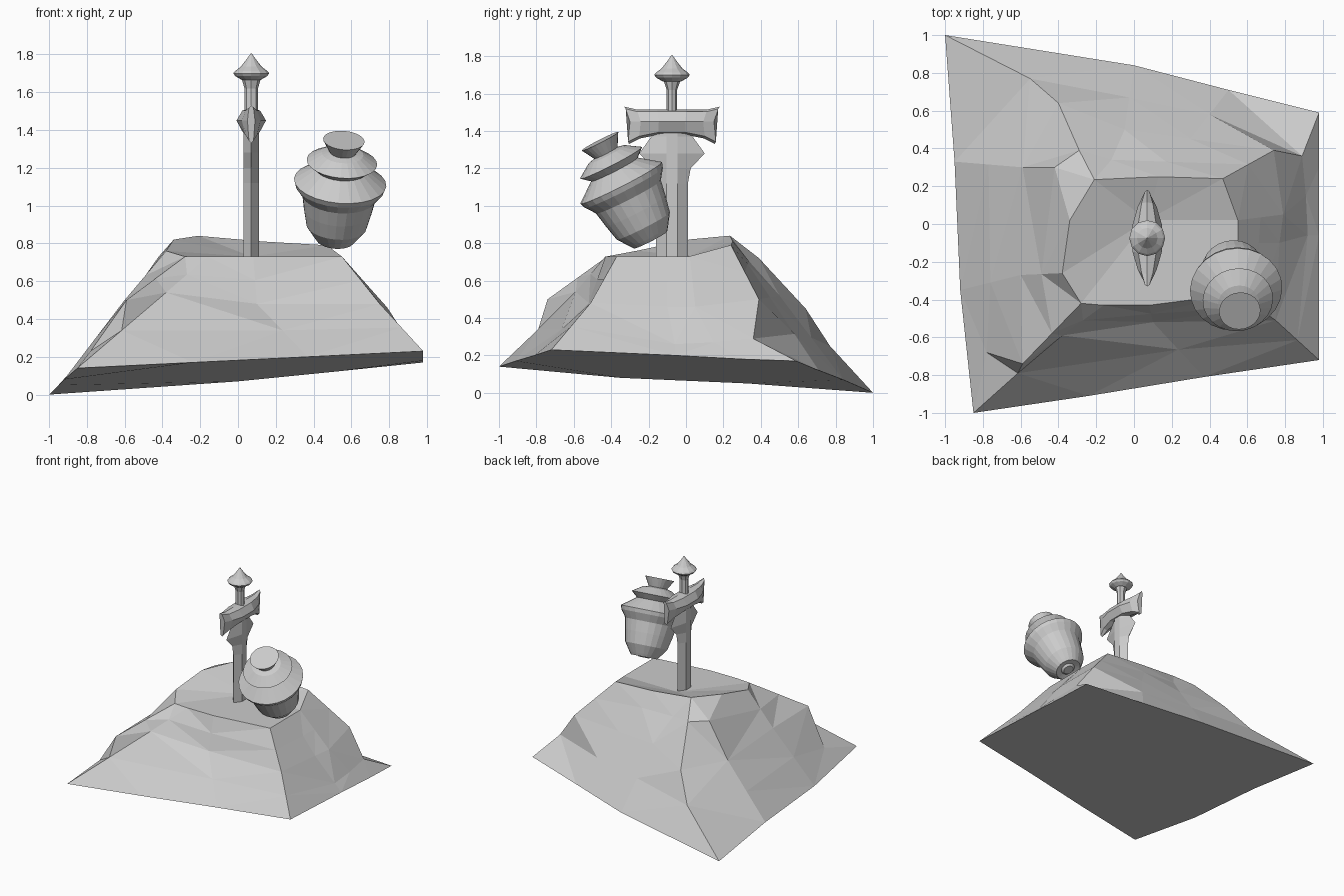
import bpy, bmesh, math
from mathutils import Vector, Matrix

old = bpy.data.objects.get("Cube")
if old:
    bpy.data.objects.remove(old, do_unlink=True)

STONE_GREY = (0.6, 0.6, 0.6, 1.0)
grey = bpy.data.materials.new("stone_grey")
grey.use_nodes = True
grey.diffuse_color = STONE_GREY
grey.node_tree.nodes["Principled BSDF"].inputs["Base Color"].default_value = STONE_GREY


def finish(name, bm):
    """Turn a bmesh into a flat shaded object."""
    bmesh.ops.recalc_face_normals(bm, faces=bm.faces)
    mesh = bpy.data.meshes.new(name)
    bm.to_mesh(mesh)
    bm.free()
    mesh.materials.append(grey)
    obj = bpy.data.objects.new(name, mesh)
    bpy.context.collection.objects.link(obj)
    return obj


def loft(name, rings, crown=None, triangles=False):
    """Join rings of equal length and close both ends."""
    bm = bmesh.new()
    loops = [[bm.verts.new(point) for point in ring] for ring in rings]
    count = len(loops[0])
    for lower, upper in zip(loops, loops[1:]):
        for i in range(count):
            j = (i + 1) % count
            bm.faces.new((lower[i], lower[j], upper[j], upper[i]))
    bottom = bm.faces.new(loops[0])
    if crown:
        centre = bm.verts.new(crown)
        for i in range(count):
            bm.faces.new((loops[-1][i], loops[-1][(i + 1) % count], centre))
    else:
        bm.faces.new(loops[-1])
    if triangles:
        sides = [face for face in bm.faces if face is not bottom]
        bmesh.ops.triangulate(bm, faces=sides, quad_method='SHORT_EDGE')
    return finish(name, bm)


def ellipse(centre, rx, ry, z, sides):
    step = math.tau / sides
    return [(centre.x + rx * math.cos(i * step),
             centre.y + ry * math.sin(i * step), z) for i in range(sides)]


def lathe(name, profile, sides, place):
    """Spin (radius, height) pairs around z, then move into place."""
    origin = Vector((0, 0, 0))
    obj = loft(name, [ellipse(origin, r, r, h, sides) for r, h in profile])
    obj.data.transform(place)
    return obj


def halfway(lower, upper):
    return [(Vector(a) + Vector(b)) / 2 for a, b in zip(lower, upper)]


# Rock mound: foot, shoulder and plateau outlines share the same corner order
foot = [(-.85, -1, .14), (-.24, -.91, .17), (.37, -.81, .2), (.98, -.72, .23),
        (.98, -.06, .2), (.98, .3, .18), (.98, .59, .17), (.5, .71, .12),
        (0, .84, .07), (-1, 1, 0), (-.95, .33, .05), (-.92, -.35, .08)]
shoulder = [(-.59, -.74, .5), (-.38, -.59, .54), (.1, -.52, .48), (.75, -.51, .48),
            (.77, -.1, .46), (.79, .05, .46), (.74, .39, .5), (.3, .45, .51),
            (-.05, .5, .52), (-.4, .64, .45), (-.59, .3, .45), (-.6, -.27, .5)]
plateau = [(-.28, -.42, .73), (-.16, -.43, .73), (.08, -.43, .73), (.55, -.37, .73),
           (.55, -.1, .73), (.55, .02, .73), (.47, .24, .79), (.13, .25, .81),
           (-.1, .24, .83), (-.21, .235, .84), (-.34, .02, .82), (-.38, -.26, .76)]

# Lower skirt and upper ledge, with corners moved to make ridges and hollows
skirt = halfway(foot, shoulder)
skirt[0] = (-.78, -.68, .23)
skirt[1] = (-.615, -.79, .34)
skirt[4] = (.92, -.06, .26)
skirt[5] = (.91, .15, .27)
skirt[6] = (.89, .36, .29)
skirt[9] = (-.55, .77, .25)
ledge = halfway(shoulder, plateau)
ledge[7] = (.17, .33, .69)
ledge[8] = (-.12, .34, .7)
ledge[9] = (-.29, .39, .72)
ledge[10] = (-.42, .3, .73)
loft("rock_mound", [foot, skirt, shoulder, ledge, plateau],
     crown=(.07, .02, .73), triangles=True)

# Sword blade: six sided section that flares below the guard
sword = Vector((.07, -.075, 0))


def blade_ring(half, z):
    outline = ((0, half), (.04, .03), (.04, -.03), (0, -half), (-.04, -.03), (-.04, .03))
    return [(sword.x + x, sword.y + y, z) for x, y in outline]


blade = [(.085, .68), (.085, 1.12), (.1, 1.2), (.175, 1.28), (.11, 1.37), (.09, 1.42)]
loft("sword_blade", [blade_ring(half, z) for half, z in blade])


# Sword guard: mirrored sections along y with hollow ends
def guard_ring(side, reach, width, top, bottom):
    middle = 1.45
    outline = ((0, top, 1), (.6, top - .012, .97), (1, middle, .88), (.6, bottom + .012, .92),
               (0, bottom, .9), (-.6, bottom + .012, .92), (-1, middle, .88),
               (-.6, top - .012, .97))
    return [(sword.x + x * width, sword.y + side * reach * pull, z) for x, z, pull in outline]


half_guard = [(.255, .02, 1.53, 1.33), (.19, .05, 1.515, 1.36), (.08, .078, 1.515, 1.38)]
guard = [guard_ring(-1, *s) for s in half_guard] + [guard_ring(1, *s) for s in reversed(half_guard)]
loft("sword_guard", guard)

# Sword grip and pommel
grip = [(.036, .028, 1.45), (.036, .028, 1.62), (.05, .045, 1.67)]
loft("sword_grip", [ellipse(sword, rx, ry, z, 8) for rx, ry, z in grip])
lathe("sword_pommel",
      [(.05, 1.665), (.085, 1.685), (.095, 1.7), (.085, 1.712), (.055, 1.735),
       (.02, 1.78), (.003, 1.805)], 12, Matrix.Translation(sword))

# Tilted jar: stepped lid, wide collar and tapered body
jar_place = (Matrix.Translation((.56, -.46, 1.345))
             @ Matrix.Rotation(math.radians(5), 4, 'Y')
             @ Matrix.Rotation(math.radians(27), 4, 'X'))
jar_profile = [(.11, 0), (.07, -.07), (.11, -.08), (.187, -.13), (.14, -.17), (.245, -.25),
               (.235, -.28), (.195, -.335), (.18, -.42), (.16, -.51), (.115, -.575), (.1, -.595),
               (.055, -.585), (.04, -.6)]
lathe("jar", jar_profile, 24, jar_place)
